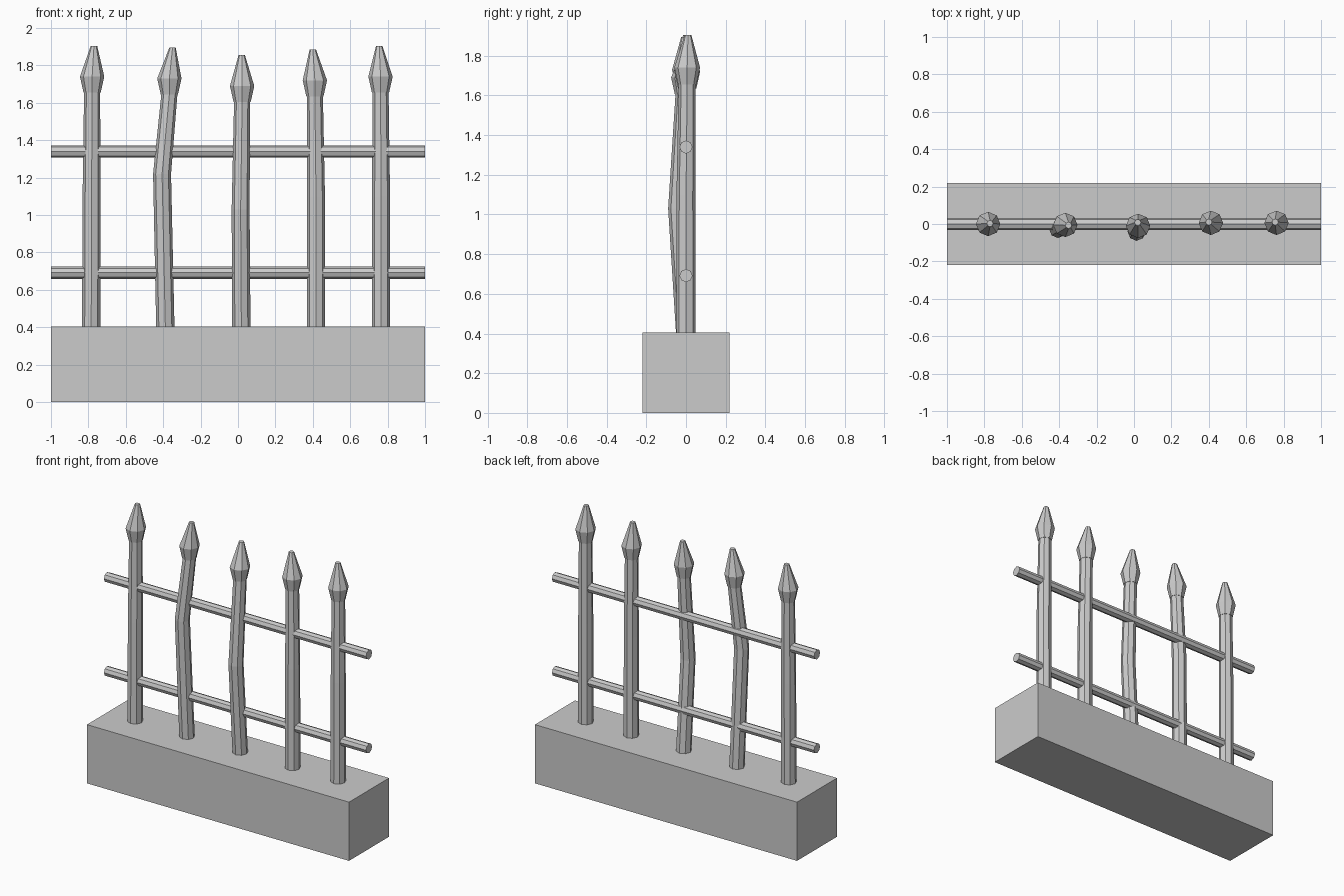
import bpy, bmesh
from math import cos, sin, tau, pi

cube = bpy.data.objects.get("Cube")
if cube:
    bpy.data.objects.remove(cube, do_unlink=True)

grey = bpy.data.materials.new("stone grey")
grey.use_nodes = True
grey.diffuse_color = (0.6, 0.6, 0.6, 1)
grey.node_tree.nodes["Principled BSDF"].inputs["Base Color"].default_value = (0.6, 0.6, 0.6, 1)


def finish(name, bm):
    bmesh.ops.recalc_face_normals(bm, faces=bm.faces)
    mesh = bpy.data.meshes.new(name)
    bm.to_mesh(mesh)
    bm.free()
    mesh.materials.append(grey)
    obj = bpy.data.objects.new(name, mesh)
    bpy.context.collection.objects.link(obj)
    return obj


def loft(name, rings, sides=8):
    """Capped column through (x, y, z, radius) rings."""
    bm = bmesh.new()
    loops = [[bm.verts.new((x + r * cos(tau * i / sides), y + r * sin(tau * i / sides), z))
              for i in range(sides)] for x, y, z, r in rings]
    for low, high in zip(loops, loops[1:]):
        for i in range(sides):
            j = (i + 1) % sides
            bm.faces.new((low[i], low[j], high[j], high[i]))
    bm.faces.new(loops[0])
    bm.faces.new(loops[-1])
    return finish(name, bm)


# Plinth
bm = bmesh.new()
bmesh.ops.create_cube(bm, size=1)
for v in bm.verts:
    v.co.x *= 2
    v.co.y *= 0.436
    v.co.z = (v.co.z + 0.5) * 0.405
finish("plinth", bm)

# Horizontal rails
for name, z in (("lower_rail", 0.692), ("upper_rail", 1.34)):
    rail = loft(name, [(0, 0, -1, 0.033), (0, 0, 1, 0.033)])
    rail.rotation_euler.y = pi / 2
    rail.location.z = z

# Posts: foot x, bend (x, y, z), neck (x, y), tip (x, y), height
posts = [
    (-0.785, (-0.783, 0, 1.1), (-0.78, 0), (-0.77, 0.003), 1.905),
    (-0.388, (-0.406, -0.027, 1.22), (-0.367, -0.005), (-0.35, -0.007), 1.895),
    (0.018, (0.014, -0.042, 1.03), (0.022, -0.01), (0.02, 0.008), 1.855),
    (0.417, (0.417, 0, 1.1), (0.411, 0.006), (0.4, 0.01), 1.885),
    (0.765, (0.765, 0, 1.1), (0.762, 0.006), (0.755, 0.01), 1.905),
]
for n, (foot, (bx, by, bz), neck, tip, top) in enumerate(posts, 1):
    neck_z = top - 0.25
    loft(f"post_{n}", [(foot, 0, 0.38, 0.049), (bx, by, bz, 0.048), (*neck, neck_z, 0.043)])
    # Spearhead
    loft(f"spearhead_{n}", [(*neck, neck_z, 0.046), (*neck, top - 0.165, 0.065),
                            (*tip, top, 0.017)])
